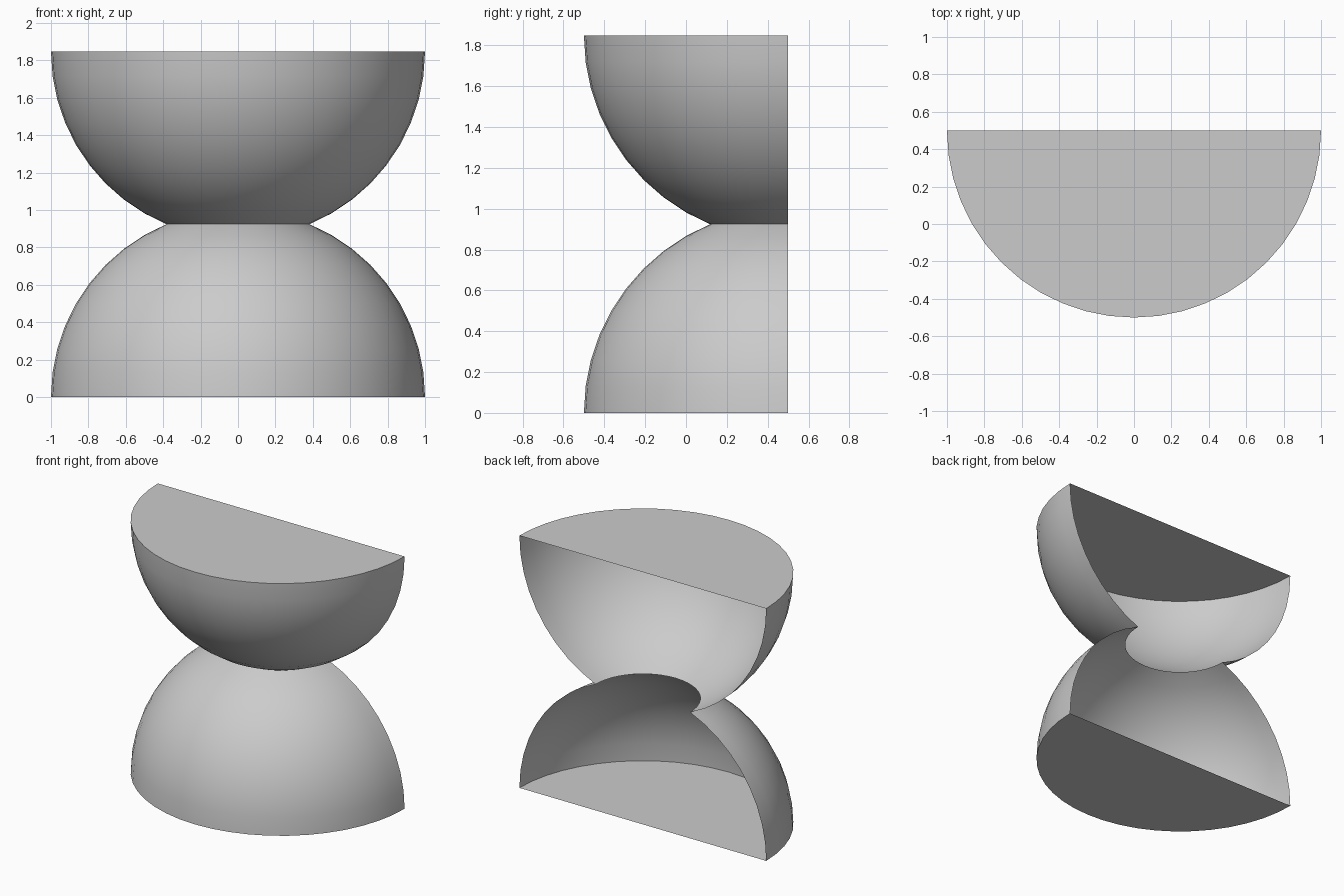
import bpy, bmesh
from math import sin, cos, pi, radians

cube = bpy.data.objects.get("Cube")
if cube:
    bpy.data.objects.remove(cube, do_unlink=True)

grey = bpy.data.materials.new("plain grey")
grey.use_nodes = True
colour = (0.6, 0.6, 0.6, 1)
grey.diffuse_color = colour
grey.node_tree.nodes["Principled BSDF"].inputs["Base Color"].default_value = colour

SIDES, RINGS = 24, 9           # half-turn segments, rings from rim to neck
NECK = radians(67.5)           # latitude where the two shells meet
HEIGHT = 2 * sin(NECK)
BACK = 0.5                     # plane of the open back


def half_ring(bm, r, z):
    return [bm.verts.new((-r * cos(pi * i / SIDES), BACK - r * sin(pi * i / SIDES), z))
            for i in range(SIDES + 1)]


def finish(bm, name, smooth):
    mesh = bpy.data.meshes.new(name)
    bm.to_mesh(mesh)
    bm.free()
    mesh.materials.append(grey)
    for p in mesh.polygons:
        p.use_smooth = smooth
    bpy.context.collection.objects.link(bpy.data.objects.new(name, mesh))


def shell(name, base, up):
    """Open half dome from the rim at base to the neck; up is 1 or -1."""
    bm = bmesh.new()
    angles = [NECK * k / RINGS for k in range(RINGS + 1)]
    rings = [half_ring(bm, cos(a), base + up * sin(a)) for a in angles]
    for low, high in zip(rings, rings[1:]):
        for i in range(SIDES):
            quad = [low[i], low[i + 1], high[i + 1], high[i]]
            bm.faces.new(quad if up > 0 else quad[::-1])
    finish(bm, name, True)


def panel(name, z, up):
    """Flat half disc closing a rim."""
    bm = bmesh.new()
    ring = half_ring(bm, 1, z)
    bm.faces.new(ring if up > 0 else ring[::-1])
    finish(bm, name, False)


# Lower dome and upper bowl meet at the open neck
shell("lower_dome", 0, 1)
shell("upper_bowl", HEIGHT, -1)

# Half-disc base and top
panel("base_panel", 0, -1)
panel("top_panel", HEIGHT, 1)
